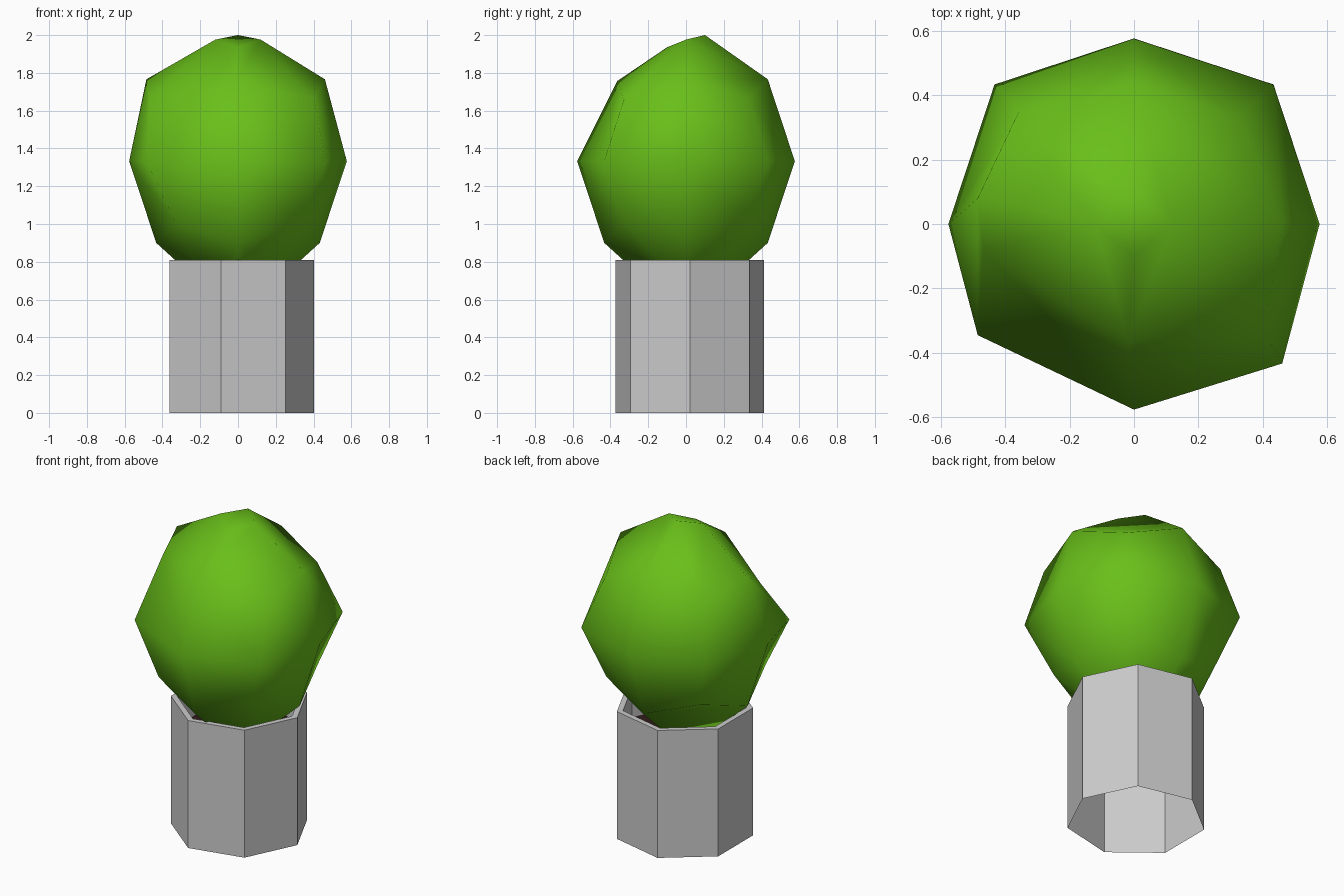
import bpy, bmesh, math
from mathutils import Vector

if "Cube" in bpy.data.objects:
    bpy.data.objects.remove(bpy.data.objects["Cube"])

POT_CENTRE = (0.0, 0.02)


def material(name, rgb):
    m = bpy.data.materials.new(name)
    m.diffuse_color = (*rgb, 1)
    m.use_nodes = True
    m.node_tree.nodes["Principled BSDF"].inputs["Base Color"].default_value = m.diffuse_color
    return m


def finish(name, bm, mat=None, smooth=False):
    bmesh.ops.recalc_face_normals(bm, faces=bm.faces[:])
    me = bpy.data.meshes.new(name)
    bm.to_mesh(me)
    bm.free()
    for p in me.polygons:
        p.use_smooth = smooth
    if mat:
        me.materials.append(mat)
    ob = bpy.data.objects.new(name, me)
    bpy.context.collection.objects.link(ob)
    return ob


def ring(bm, r, z, n=7):
    return [bm.verts.new((POT_CENTRE[0] + r * math.cos(math.tau * i / n),
                          POT_CENTRE[1] + r * math.sin(math.tau * i / n), z))
            for i in range(n)]


# Pot: seven-sided wall, rim and inner lip, open underneath
bm = bmesh.new()
rings = [ring(bm, r, z) for r, z in
         [(0.403, 0), (0.403, 0.81), (0.366, 0.81), (0.366, 0.62)]]
for a, b in zip(rings, rings[1:]):
    for i in range(7):
        j = (i + 1) % 7
        bm.faces.new((a[i], a[j], b[j], b[i]))
finish("pot", bm)

# Soil
bm = bmesh.new()
bm.faces.new(ring(bm, 0.366, 0.62))
finish("soil", bm, material("soil_brown", (0.03, 0.012, 0.01)))

# Bush: subdivided cube rounded into a ball, clipped at top and bottom
bm = bmesh.new()
bmesh.ops.create_cube(bm, size=2)
bmesh.ops.subdivide_edges(bm, edges=bm.edges[:], cuts=1, use_grid_fill=True)
poles = [v for v in bm.verts if abs(v.co.x) + abs(v.co.y) < 0.01]
bmesh.ops.bevel(bm, geom=poles, offset=0.25, offset_type='OFFSET',
                segments=1, profile=0.5, affect='VERTICES')

reach = {1: 0.576, 2: 0.433, 3: 0.328}
# uneven points of the crown, as offsets from the regular ball
shift = {(-1, -1, 1): (-0.14, 0.25, 0.0), (-1, -1, 0): (-0.052, 0.088, 0),
         (-1, 0, 1): (-0.052, 0.08, 0), (0, -1, 1): (-0.02, 0.068, -0.01),
         (1, -1, 1): (0.075, 0, 0), (1, -1, 0): (0.027, 0, 0),
         (1, 0, 1): (0.027, 0, 0), (-1, 1, 1): (-0.03, 0.02, 0)}
for v in bm.verts:
    key = tuple(round(c) for c in v.co)
    if key[0] == 0 and key[1] == 0:
        d = Vector((v.co.x, v.co.y, 0)).normalized()
        if key[2] > 0:
            co = Vector((0.12 * d.x, 0.1 * d.y,
                         0.635 + 0.0325 * d.y + 0.008 * abs(d.x)))
        else:
            co = Vector((0.15 * d.x, 0.15 * d.y, -0.69))
    else:
        co = Vector(key) * reach[sum(map(abs, key))]
        co += Vector(shift.get(key, (0, 0, 0)))
    v.co = co + Vector((0, 0, 1.333))
finish("bush", bm, material("leaf_green", (0.14, 0.52, 0.01)), smooth=True)
